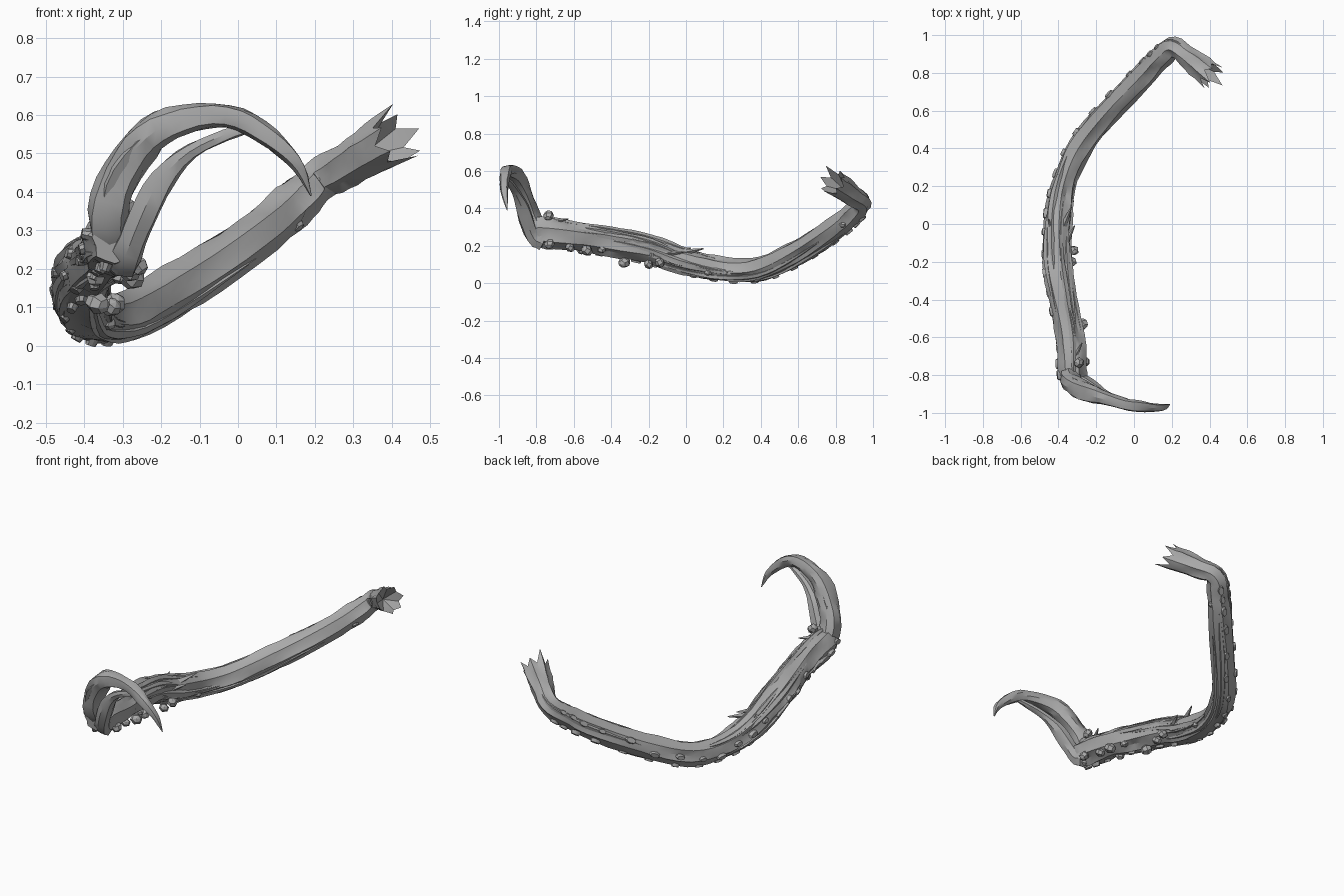
import bpy, bmesh, math, random
from mathutils import Vector, Matrix

if "Cube" in bpy.data.objects:
    bpy.data.objects.remove(bpy.data.objects["Cube"])

random.seed(7)
bark = bpy.data.materials.new("grey bark")
bark.diffuse_color = (0.4, 0.4, 0.4, 1)
bark.use_nodes = True
bark.node_tree.nodes["Principled BSDF"].inputs["Base Color"].default_value = bark.diffuse_color


def finish(bm, name, angle=28):
    bmesh.ops.recalc_face_normals(bm, faces=bm.faces)
    me = bpy.data.meshes.new(name)
    bm.to_mesh(me)
    bm.free()
    me.materials.append(bark)
    ob = bpy.data.objects.new(name, me)
    bpy.context.collection.objects.link(ob)
    bpy.ops.object.select_all(action='DESELECT')
    ob.select_set(True)
    bpy.context.view_layer.objects.active = ob
    bpy.ops.object.shade_smooth_by_angle(angle=math.radians(angle))
    return ob


def spline(pts, per):
    """Catmull-Rom through (x, y, z, radius) points."""
    v = [Vector(p) for p in pts]
    v = [2 * v[0] - v[1]] + v + [2 * v[-1] - v[-2]]
    out = []
    for i in range(1, len(v) - 2):
        a, b, c, d = v[i - 1:i + 3]
        for k in range(per):
            t = k / per
            out.append(0.5 * (2 * b + (c - a) * t + (2 * a - 5 * b + 4 * c - d) * t * t
                              + (3 * b - a - 3 * c + d) * t ** 3))
    return out + [v[-2]]


def frames(path):
    """Centre, radius, tangent and two cross axes at each path point, free of twist."""
    out, n = [], Vector((0, 0, 1))
    for i, p in enumerate(path):
        t = (path[min(i + 1, len(path) - 1)] - path[max(i - 1, 0)]).to_3d().normalized()
        n = (n - t * n.dot(t)).normalized()
        out.append((p.to_3d(), p.w, t, n, n.cross(t)))
    return out


def tube(bm, path, sides, rough=0.0, twist=0.0, flute=0.0, open_end=False):
    rings = []
    phase = [random.uniform(0, 6.28) for _ in range(sides)]
    for i, (c, r, t, n, b) in enumerate(frames(path)):
        ring = []
        for s in range(sides):
            a = 2 * math.pi * s / sides + twist * i
            k = r * (1 + flute * (1 if s % 2 else -1)
                     + rough * math.sin(phase[s] + i * 0.9) + rough * random.uniform(-.5, .5))
            ring.append(bm.verts.new(c + (n * math.cos(a) + b * math.sin(a)) * k))
        rings.append(ring)
    for r0, r1 in zip(rings, rings[1:]):
        for s in range(sides):
            q = (s + 1) % sides
            bm.faces.new((r0[s], r0[q], r1[q], r1[s]))
    bm.faces.new(rings[0])
    if not open_end:
        bm.faces.new(rings[-1])
    return rings


# Main stem, from the claw root to the broken end
stem_pts = [(-.32, -.84, .27, .055), (-.325, -.77, .275, .078), (-.335, -.6, .25, .072),
            (-.375, -.4, .22, .073), (-.405, -.2, .18, .073), (-.405, 0, .115, .07),
            (-.375, .2, .073, .062), (-.29, .4, .078, .063), (-.13, .6, .168, .063),
            (.065, .8, .298, .06), (.15, .89, .375, .057), (.215, .935, .43, .052),
            (.29, .88, .475, .056), (.39, .80, .53, .066)]
stem_path = spline(stem_pts, 4)
bm = bmesh.new()
rings = tube(bm, stem_path, 14, rough=.07, twist=.015, flute=.07, open_end=True)
# Jagged splinters and a hollow at the broken end
c, r, t, n, b = frames(stem_path)[-1]
last = rings[-1]
core = bm.verts.new(c - t * .1)
for s in range(14):
    v0, v1 = last[s], last[(s + 1) % 14]
    if s % 2 == 0:
        v2 = last[(s + 2) % 14]
        tip = bm.verts.new(v1.co + t * random.uniform(.03, .085) + (v1.co - c) * .08)
        bm.faces.new((v0, v1, tip))
        bm.faces.new((v1, v2, tip))
        bm.faces.new((v2, v0, tip))
        bm.faces.new((v0, v2, core))
finish(bm, "stem")

# Long fibres winding along the stem
fr = frames(stem_path)
bm = bmesh.new()
for k in range(16):
    start = random.randint(0, len(fr) - 22)
    length = random.randint(12, 20)
    a0, turn = k * 2.4, random.uniform(-.05, .05)
    path = []
    for j in range(length):
        c, r, t, n, b = fr[start + j]
        a = a0 + turn * j
        p = c + (n * math.cos(a) + b * math.sin(a)) * r * .9
        path.append(Vector((*p, r * .24 * math.sin(math.pi * (j + .3) / (length - .4)) + .001)))
    tube(bm, path, 5, rough=.15)
finish(bm, "fibres")

# Short loose slivers at the middle joint
bm = bmesh.new()
for x, y, z, dx, dz in [(-.35, -.08, .16, .05, .01), (-.36, .02, .17, .04, .02),
                        (-.43, -.05, .18, -.03, .01), (-.31, -.70, .33, .05, .02)]:
    bmesh.ops.create_cone(bm, cap_ends=True, segments=4, radius1=.024, radius2=.003, depth=.16,
                          matrix=Matrix.Translation((x, y, z))
                          @ Vector((dx, .1, dz)).to_track_quat('Z', 'Y').to_matrix().to_4x4())
finish(bm, "slivers")

# Hooked claw: a thick outer strand and a thin inner strand that meet near the top
bm = bmesh.new()
tube(bm, spline([(-.31, -.76, .25, .05), (-.335, -.815, .32, .056), (-.32, -.85, .42, .054),
                 (-.255, -.885, .52, .053), (-.17, -.915, .58, .043), (-.06, -.95, .601, .034),
                 (.03, -.965, .575, .031), (.11, -.972, .52, .025), (.16, -.968, .46, .016),
                 (.19, -.955, .39, .002)], 3), 9, rough=.09, twist=.03, flute=.07)
finish(bm, "outer_claw")
bm = bmesh.new()
tube(bm, spline([(-.30, -.77, .22, .045), (-.285, -.82, .25, .042), (-.245, -.855, .34, .04),
                 (-.195, -.885, .435, .034), (-.12, -.92, .505, .022), (-.03, -.95, .548, .016),
                 (.03, -.962, .565, .012)], 3), 7, rough=.08, twist=.03, flute=.07)
finish(bm, "inner_claw")
# Fibres on the claw
bm = bmesh.new()
for dy, dz in [(-.035, .01), (.03, .02), (-.01, .035)]:
    tube(bm, spline([(-.35, -.80 + dy, .29, .012), (-.335, -.85 + dy, .42, .016),
                     (-.26, -.885 + dy, .52 + dz * .6, .016), (-.16, -.92 + dy * .7, .585 + dz * .3, .012),
                     (-.03, -.955 + dy * .4, .6, .003)], 3), 5, rough=.15)
finish(bm, "claw_fibres")

# Flat oval scars in rows on the outer and under sides
bm = bmesh.new()
for i in range(3, len(fr) - 10, 2):
    c, r, t, n, b = fr[i]
    for d in (Vector((-.9, .25, -.1)), Vector((-.35, .3, -.9))):
        d = d + Vector((random.uniform(-.3, .3), 0, random.uniform(-.3, .3)))
        d = (d - t * d.dot(t)).normalized()
        m = Matrix((t, d.cross(t), d)).transposed().to_4x4()
        m.translation = c + d * r * 1.0
        s = random.uniform(.8, 1.2)
        bmesh.ops.create_cone(bm, cap_ends=True, segments=9, radius1=.03, radius2=.022, depth=.022,
                              matrix=m @ Matrix.Diagonal((s, .55 * s, 1, 1)))
finish(bm, "scars")

# Faceted knobs along the inner side
bm = bmesh.new()
for x, y, z, r in [(-.29, -.735, .362, .03), (-.365, -.33, .11, .034), (-.33, -.20, .10, .028),
                   (-.32, -.14, .11, .03), (-.275, -.53, .175, .034), (-.26, -.73, .21, .03),
                   (-.28, -.62, .19, .028), (-.34, .12, .06, .024), (.15, .84, .318, .024),
                   (-.30, -.79, .22, .035), (-.37, -.56, .18, .028), (-.31, -.45, .18, .024)]:
    m = Matrix.Translation((x, y, z)) @ Matrix.Rotation(random.uniform(0, 3), 4, (1, .6, .3))
    bmesh.ops.create_uvsphere(bm, u_segments=6, v_segments=4, radius=r,
                              matrix=m @ Matrix.Diagonal((1, .85, .95, 1)))
finish(bm, "knobs", 20)
